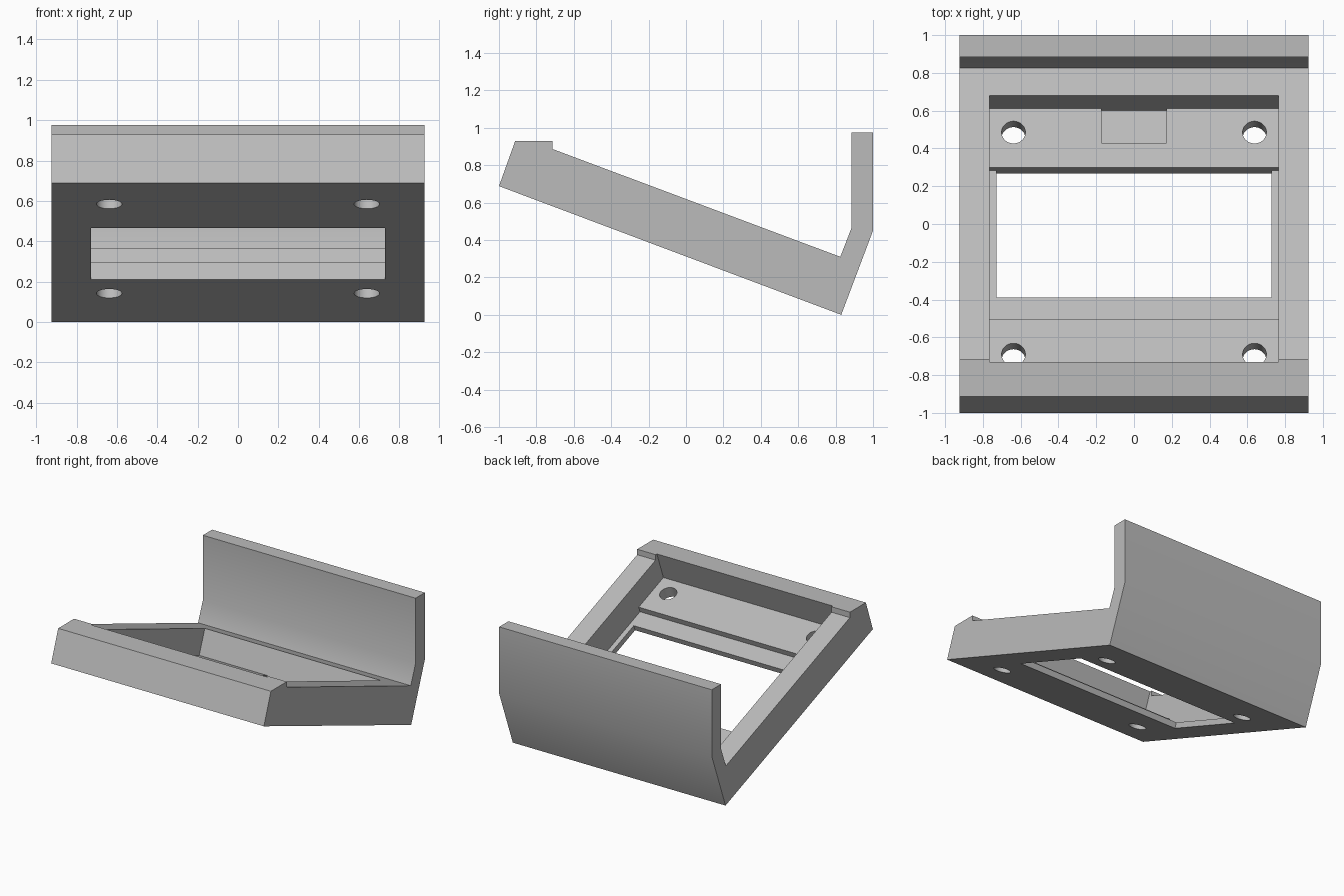
import bpy, bmesh, math
from mathutils import Matrix

cube = bpy.data.objects.get("Cube")
if cube:
    bpy.data.objects.remove(cube, do_unlink=True)

grey = bpy.data.materials.new("plain grey")
grey.use_nodes = True
colour = (0.5, 0.5, 0.5, 1)
grey.diffuse_color = colour
grey.node_tree.nodes["Principled BSDF"].inputs["Base Color"].default_value = colour

HALF_WIDTH = 0.925
# Frame of the sloping tray: u runs up the slope, n out of its underside
SLOPE = Matrix.Translation((0, 0.83, 0)) @ Matrix.Rotation(math.radians(-20.6), 4, 'X')


def make_object(name, bm):
    bmesh.ops.recalc_face_normals(bm, faces=bm.faces)
    mesh = bpy.data.meshes.new(name)
    bm.to_mesh(mesh)
    bm.free()
    mesh.materials.append(grey)
    obj = bpy.data.objects.new(name, mesh)
    bpy.context.collection.objects.link(obj)
    return obj


def box_cutter(name, half_x, u, n):
    bm = bmesh.new()
    size = Matrix.Diagonal((2 * half_x, u[1] - u[0], n[1] - n[0], 1))
    place = Matrix.Translation((0, -(u[0] + u[1]) / 2, (n[0] + n[1]) / 2))
    bmesh.ops.create_cube(bm, size=1, matrix=SLOPE @ place @ size)
    return make_object(name, bm)


def hole_cutter(x, u):
    bm = bmesh.new()
    bmesh.ops.create_cone(bm, cap_ends=True, segments=48, radius1=0.063, radius2=0.063,
                          depth=0.4, matrix=SLOPE @ Matrix.Translation((x, -u, 0.05)))
    return make_object("screw_hole_cutter", bm)


# Side profile (y, z) of the sloping tray, front lip and upright back
profile = [(-1, 0.688), (0.83, 0), (1, 0.45), (1, 0.975), (0.885, 0.975),
           (0.885, 0.465), (0.825, 0.31), (-0.715, 0.887), (-0.715, 0.93), (-0.913, 0.93)]
bm = bmesh.new()
side = bm.faces.new([bm.verts.new((-HALF_WIDTH, y, z)) for y, z in profile])
ext = bmesh.ops.extrude_face_region(bm, geom=[side])
moved = [v for v in ext["geom"] if isinstance(v, bmesh.types.BMVert)]
bmesh.ops.translate(bm, verts=moved, vec=(2 * HALF_WIDTH, 0, 0))
stand = make_object("sloped_stand", bm)

# Pocket, stepped window, small recess and screw holes
cutters = [
    box_cutter("pocket_cutter", 0.765, (0.268, 1.788), (0.09, 0.5)),
    box_cutter("ledge_cutter", 0.765, (0.6, 1.46), (0.045, 0.2)),
    box_cutter("window_cutter", 0.727, (0.6, 1.32), (-0.1, 0.2)),
    box_cutter("recess_cutter", 0.172, (0.268, 0.461), (0.06, 0.2)),
]
cutters += [hole_cutter(x, u) for x in (-0.638, 0.638) for u in (0.402, 1.658)]

bpy.ops.object.select_all(action='DESELECT')
bpy.context.view_layer.objects.active = stand
stand.select_set(True)
for cutter in cutters:
    cutter.hide_render = True
    mod = stand.modifiers.new("cut", 'BOOLEAN')
    mod.operation = 'DIFFERENCE'
    mod.solver = 'EXACT'
    mod.object = cutter
    bpy.ops.object.modifier_apply(modifier=mod.name)
    bpy.data.objects.remove(cutter, do_unlink=True)

bpy.ops.object.shade_smooth_by_angle(angle=math.radians(30))
